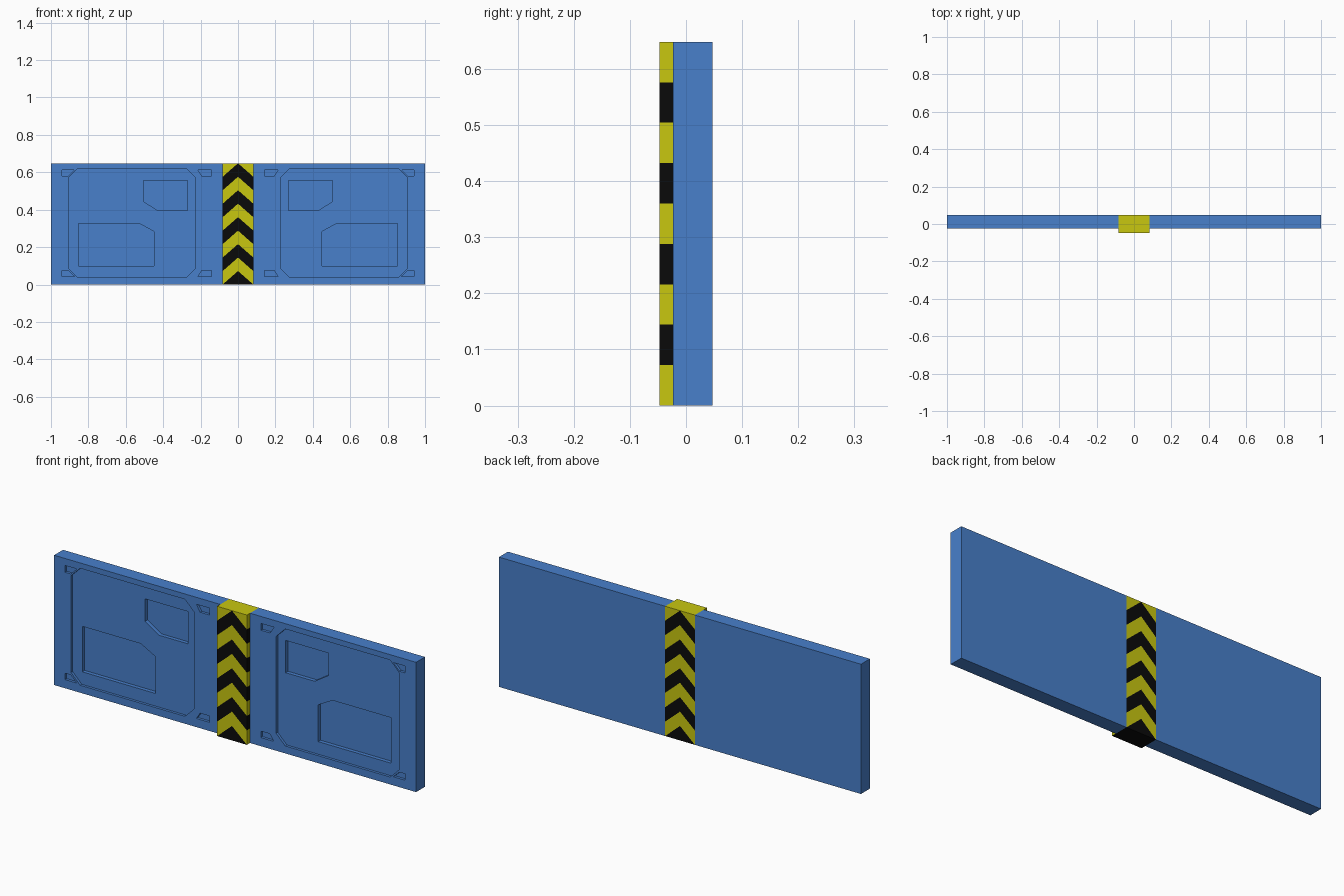
import bpy, bmesh

if "Cube" in bpy.data.objects:
    bpy.data.objects.remove(bpy.data.objects["Cube"])

H = 0.648                      # height
FRONT, BACK = -0.023, 0.0475   # panel thickness range in y
POST_FRONT = -0.0475
W = 0.082                      # half width of the centre post


def material(name, rgb):
    m = bpy.data.materials.new(name)
    m.diffuse_color = (*rgb, 1)
    m.use_nodes = True
    m.node_tree.nodes["Principled BSDF"].inputs["Base Color"].default_value = m.diffuse_color
    return m


blue = material("blue_paint", (0.065, 0.215, 0.60))
yellow = material("yellow_paint", (0.58, 0.57, 0.005))
black = material("black_paint", (0.003, 0.003, 0.003))


def add_object(name, bm, mats):
    bmesh.ops.recalc_face_normals(bm, faces=bm.faces[:])
    me = bpy.data.meshes.new(name)
    bm.to_mesh(me)
    bm.free()
    for m in mats:
        me.materials.append(m)
    ob = bpy.data.objects.new(name, me)
    bpy.context.collection.objects.link(ob)
    return ob


def prism(name, outline, y0, y1):
    """Extrude an (x, z) outline along y."""
    bm = bmesh.new()
    face = bm.faces.new([bm.verts.new((x, y0, z)) for x, z in outline])
    ext = bmesh.ops.extrude_face_region(bm, geom=[face])
    moved = [v for v in ext["geom"] if isinstance(v, bmesh.types.BMVert)]
    bmesh.ops.translate(bm, verts=moved, vec=(0, y1 - y0, 0))
    return add_object(name, bm, [blue])


def mirror_x(ob):
    mod = ob.modifiers.new("mirror", 'MIRROR')
    mod.use_clip = True
    mod.merge_threshold = 0.0001


# Right panel half, mirrored to the left
panel = prism("barrier_panel", [(W, 0), (1, 0), (1, H), (W, H)], FRONT, BACK)

# Recess outlines: chamfered field, two deeper windows, four corner slots
x0, x1, z0, z1, c = 0.227, 0.906, 0.037, 0.621, 0.05
field = [(x0 + c, z0), (x1 - c, z0), (x1, z0 + c), (x1, z1 - c),
         (x1 - c, z1), (x0 + c, z1), (x0, z1 - c), (x0, z0 + c)]
upper_window = [(0.27, 0.396), (0.43, 0.396), (0.506, 0.445), (0.506, 0.557), (0.27, 0.557)]
lower_window = [(0.45, 0.10), (0.853, 0.10), (0.853, 0.327), (0.53, 0.327), (0.45, 0.284)]
recesses = [(field, 0.013), (upper_window, 0.032), (lower_window, 0.032)]
for outer, tip, root in ((0.94, 0.874, 0.908), (0.142, 0.214, 0.193)):
    for za, zb in ((0.613, 0.579), (0.043, 0.075)):
        recesses.append(([(outer, za), (tip, za), (root, zb), (outer, zb)], 0.013))

cutters = []
for outline, depth in recesses:
    cutter = prism("recess_cutter", outline, FRONT - 0.05, FRONT + depth)
    cutter.hide_render = True
    cutters.append(cutter)
    mod = panel.modifiers.new("recess", 'BOOLEAN')
    mod.operation = 'DIFFERENCE'
    mod.solver = 'EXACT'
    mod.object = cutter

# Bake the cuts and discard the cutters
bpy.context.view_layer.update()
deps = bpy.context.evaluated_depsgraph_get()
baked = bpy.data.meshes.new_from_object(panel.evaluated_get(deps))
panel.modifiers.clear()
panel.data = baked
for cutter in cutters:
    bpy.data.objects.remove(cutter)
mirror_x(panel)

# Centre post: half of each chevron band on front, back and side, then mirrored
bm = bmesh.new()


def add_face(points, index):
    unique = list(dict.fromkeys(points))
    if len(unique) > 2:
        bm.faces.new([bm.verts.new(p) for p in unique]).material_index = index


h = H / 9
levels = [h * i for i in range(9)] + [H]


def level(i):
    return levels[min(max(i, 0), 9)]


for i in range(10):
    index = 1 - i % 2          # even bands are black
    for y in (POST_FRONT, BACK):
        add_face([(0, y, level(i)), (W, y, level(i - 1)),
                  (W, y, level(i)), (0, y, level(i + 1))], index)
    add_face([(W, POST_FRONT, level(i - 1)), (W, BACK, level(i - 1)),
              (W, BACK, level(i)), (W, POST_FRONT, level(i))], index)
for z, index in ((0, 1), (H, 0)):
    add_face([(0, POST_FRONT, z), (W, POST_FRONT, z), (W, BACK, z), (0, BACK, z)], index)
bmesh.ops.remove_doubles(bm, verts=bm.verts[:], dist=0.0001)
post = add_object("striped_post", bm, [yellow, black])
# The open half shell must face outward
if sum(f.normal.x * f.area for f in post.data.polygons) < 0:
    post.data.flip_normals()
mirror_x(post)
